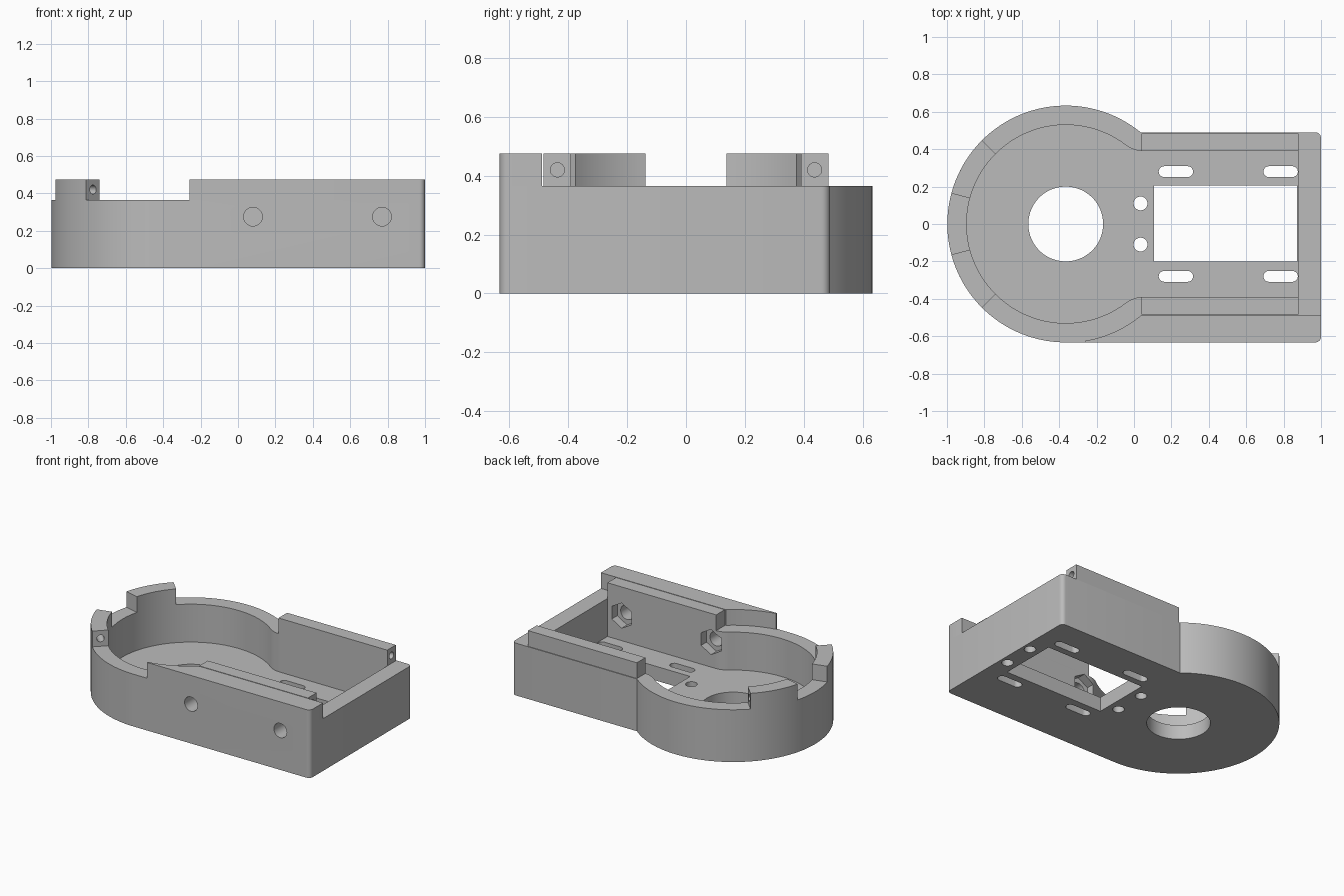
import bpy
import bmesh
from math import sin, cos, pi, radians, atan2, sqrt
from mathutils import Matrix, Vector

if "Cube" in bpy.data.objects:
    bpy.data.objects.remove(bpy.data.objects["Cube"], do_unlink=True)

grey = bpy.data.materials.new("light_grey")
grey.use_nodes = True
COLOR = (0.5, 0.5, 0.5, 1)
grey.diffuse_color = COLOR
grey.node_tree.nodes["Principled BSDF"].inputs["Base Color"].default_value = COLOR

# Main dimensions
CX = -0.365                # centre of the round end
R_OUT, R_IN = 0.633, 0.53  # round wall radii
BACK, SIDE = 0.49, 0.39    # back wall and cavity half widths
FLOOR, RIM, TOP = 0.10, 0.365, 0.475
END, CAVITY_END = 1.0, 0.88


def arc(x, y, r, start, end, n):
    """Points along an arc, angles in degrees."""
    angles = [radians(start + (end - start) * i / n) for i in range(n + 1)]
    return [(x + r * cos(a), y + r * sin(a)) for a in angles]


def prism(name, points, z0, z1):
    """Extrude a flat outline from z0 to z1."""
    bm = bmesh.new()
    face = bm.faces.new([bm.verts.new((x, y, z0)) for x, y in points])
    out = bmesh.ops.extrude_face_region(bm, geom=[face])
    verts = [g for g in out["geom"] if isinstance(g, bmesh.types.BMVert)]
    bmesh.ops.translate(bm, verts=verts, vec=(0, 0, z1 - z0))
    bmesh.ops.recalc_face_normals(bm, faces=bm.faces)
    mesh = bpy.data.meshes.new(name)
    bm.to_mesh(mesh)
    bm.free()
    mesh.materials.append(grey)
    obj = bpy.data.objects.new(name, mesh)
    bpy.context.collection.objects.link(obj)
    return obj


def box(x0, x1, y0, y1):
    return [(x0, y0), (x1, y0), (x1, y1), (x0, y1)]


def disc(x, y, r, n=40):
    return arc(x, y, r, 0, 360, n)[:-1]


def rod(start, direction, length, r, n=32, turn=0):
    """Cutter rod starting at a point and running along a direction."""
    obj = prism("cutter", arc(0, 0, r, turn, turn + 360, n)[:-1], 0, length)
    rot = Vector(direction).to_track_quat("Z", "Y").to_matrix().to_4x4()
    obj.data.transform(Matrix.Translation(start) @ rot)
    return obj


def cut(target, cutter):
    """Subtract the cutter from the target and discard it."""
    cutter.hide_render = True
    mod = target.modifiers.new("cut", "BOOLEAN")
    mod.operation, mod.solver, mod.object = "DIFFERENCE", "EXACT", cutter
    bpy.ops.object.select_all(action="DESELECT")
    bpy.context.view_layer.objects.active = target
    target.select_set(True)
    bpy.ops.object.modifier_apply(modifier=mod.name)
    bpy.data.objects.remove(cutter, do_unlink=True)


# Housing: round end blended into a rectangular end
join = atan2(BACK, sqrt(R_OUT ** 2 - BACK ** 2)) * 180 / pi
C = 0.03
outline = (arc(CX, 0, R_OUT, join, 270, 90)
           + arc(END - C, -R_OUT + C, C, -90, 0, 6)
           + arc(END - C, BACK - C, C, 0, 90, 6))
housing = prism("housing", outline, 0, RIM)

# Cavity: round pocket flowing into a straight channel
fx = 0.05
fr = ((fx - CX) ** 2 + SIDE ** 2 - R_IN ** 2) / (2 * (R_IN - SIDE))
fy = SIDE + fr
tangent = atan2(fy, fx - CX) * 180 / pi
half = ([(CAVITY_END, SIDE)] + arc(fx, fy, fr, 270, 180 + tangent, 12)
        + arc(CX, 0, R_IN, tangent, 180, 48)[1:])
pocket = half + [(x, -y) for x, y in reversed(half[:-1])]
cut(housing, prism("cutter", pocket, FLOOR, 1))

# Floor openings: round port, window, screw holes and slots
cut(housing, prism("cutter", disc(CX, 0, 0.2, 80), -1, 0.2))
cut(housing, prism("cutter", box(0.108, 0.872, -0.2, 0.205), -1, 0.2))
for s in (-1, 1):
    cut(housing, prism("cutter", disc(0.035, s * 0.11, 0.037), -1, 0.2))
    cut(housing, prism("cutter", disc(0.945, s * 0.11, 0.037), -1, 0.15))
    for x in (0.224, 0.784):
        slot = (arc(x + 0.063, s * 0.28, 0.029, -90, 90, 12)
                + arc(x - 0.063, s * 0.28, 0.029, 90, 270, 12))
        cut(housing, prism("cutter", slot, -1, 0.2))

# Mounting holes through the thick front wall, with hexagonal nut pockets
for x in (0.08, 0.77):
    cut(housing, rod((x, -0.8, 0.275), (0, 1, 0), 0.6, 0.05))
    cut(housing, rod((x, -0.45, 0.275), (0, 1, 0), 0.2, 0.088, 6, 90))

# Raised front block, hollowed along the round wall
start = -atan2(sqrt(R_OUT ** 2 - 0.105 ** 2), 0.105) * 180 / pi
block = (arc(CX, 0, R_OUT, start, -join, 20) + [(END, -BACK)]
         + arc(END - C, -R_OUT + C, C, 0, -90, 6) + [(-0.26, -R_OUT)])
parts = [housing, prism("front_block", block, RIM, TOP)]

# Raised rails and curved tabs, with a blind screw hole in one end of each
Z_HOLE = 0.42
for s, side in ((-1, "front"), (1, "back")):
    ys = sorted((s * SIDE, s * 0.485))
    rail = prism(side + "_rail", box(0.04, CAVITY_END, *ys), RIM, TOP)
    cut(rail, rod((CAVITY_END + 0.1, s * 0.437, Z_HOLE), (-1, 0, 0), 0.25, 0.024))

    tab = prism(side + "_tab", arc(CX, 0, R_OUT, s * 135, s * 165, 14)
                + arc(CX, 0, R_IN, s * 165, s * 135, 14), RIM, TOP)
    a = radians(s * 135)
    along = Vector((-sin(a), cos(a), 0)) * s
    mid = Vector((CX + 0.58 * cos(a), 0.58 * sin(a), Z_HOLE))
    cut(tab, rod(mid - along * 0.1, along, 0.2, 0.024))
    parts += [rail, tab]

# Smooth the curved walls, keep the edges crisp
bpy.ops.object.select_all(action="DESELECT")
for obj in parts:
    obj.select_set(True)
bpy.context.view_layer.objects.active = housing
bpy.ops.object.shade_smooth_by_angle(angle=radians(30))
